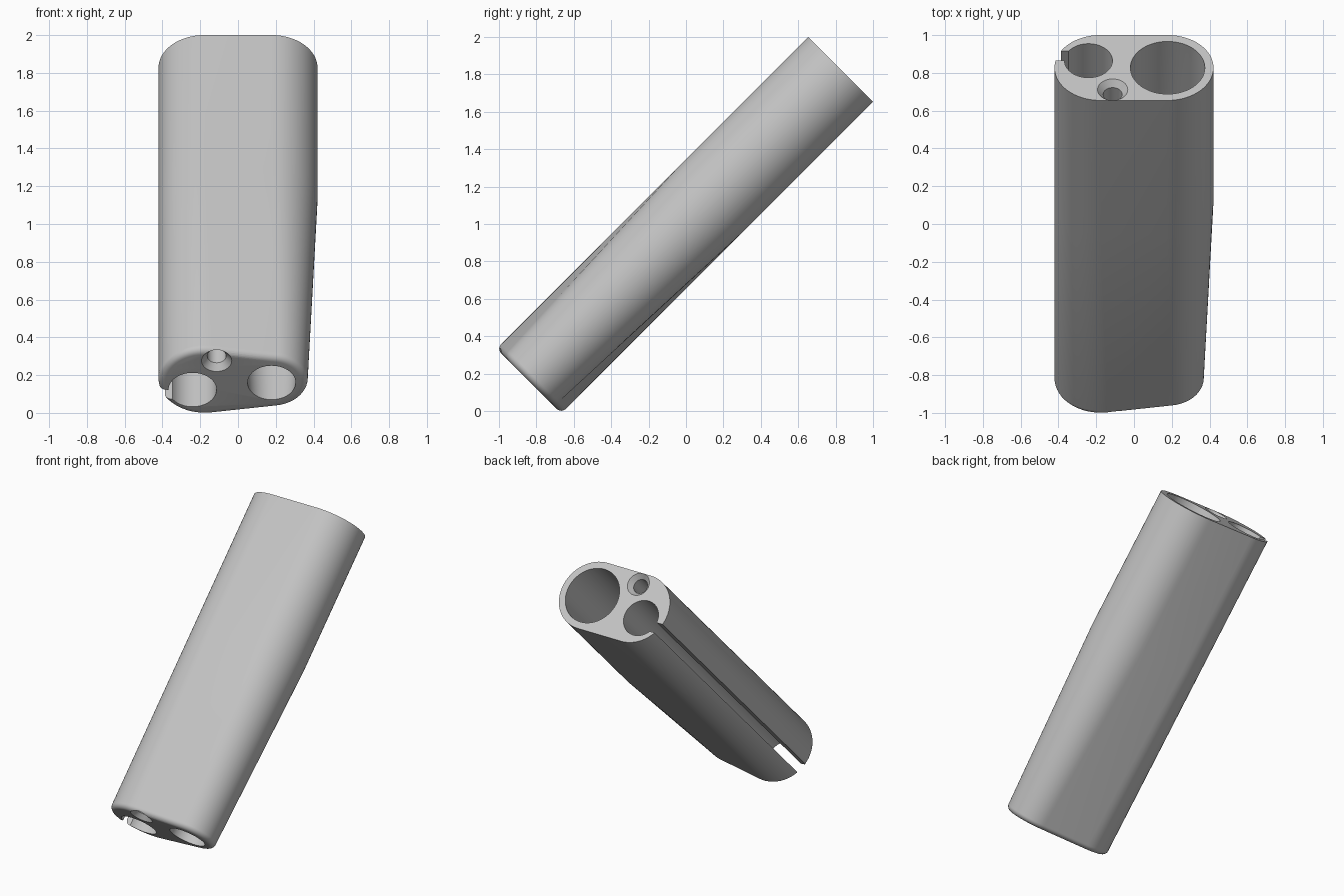
import bpy, bmesh, math
from mathutils import Matrix

cube = bpy.data.objects.get("Cube")
if cube:
    bpy.data.objects.remove(cube, do_unlink=True)

TOP, KINK, BOTTOM = 1.17, 0.17, -1.188   # stations along the sleeve axis
R, R_SMALL, HALF = 0.245, 0.192, 0.176   # end radii and centre offset
FILLET = 0.035

grey = bpy.data.materials.new("light grey")
grey.use_nodes = True
grey.diffuse_color = (0.55, 0.55, 0.55, 1)
grey.node_tree.nodes["Principled BSDF"].inputs["Base Color"].default_value = (0.55, 0.55, 0.55, 1)


def loft(name, rings):
    """Skin a stack of equal rings and cap both ends."""
    bm = bmesh.new()
    rows = [[bm.verts.new(p) for p in ring] for ring in rings]
    n = len(rows[0])
    for a, b in zip(rows, rows[1:]):
        for i in range(n):
            j = (i + 1) % n
            bm.faces.new((a[i], a[j], b[j], b[i]))
    bm.faces.new(rows[0][::-1])
    bm.faces.new(rows[-1])
    bmesh.ops.recalc_face_normals(bm, faces=bm.faces)
    mesh = bpy.data.meshes.new(name)
    bm.to_mesh(mesh)
    bm.free()
    mesh.materials.append(grey)
    obj = bpy.data.objects.new(name, mesh)
    bpy.context.collection.objects.link(obj)
    return obj


def section(w, r, inset=0.0, steps=32):
    """Rounded outline wrapped round a fixed left circle and a right circle of radius r."""
    phi = math.acos((R - r) / (2 * HALF))
    arcs = ((HALF, r, -phi, phi), (-HALF, R, phi, 2 * math.pi - phi))
    return [(cx + (rad - inset) * math.cos(a0 + (a1 - a0) * i / steps),
             (rad - inset) * math.sin(a0 + (a1 - a0) * i / steps), w)
            for cx, rad, a0, a1 in arcs for i in range(steps + 1)]


def bore(name, x, y, profile, n=64):
    """Round cutter from (station, radius) pairs."""
    return loft(name, [[(x + r * math.cos(math.tau * i / n), y + r * math.sin(math.tau * i / n), w)
                        for i in range(n)] for w, r in profile])


# Sleeve body: straight upper half, tapered lower half, rounded lower rim
rings = []
for i in range(7):
    a = math.pi / 2 * i / 6
    w = BOTTOM + FILLET * (1 - math.cos(a))
    r = R_SMALL + (R - R_SMALL) * (w - BOTTOM) / (KINK - BOTTOM)
    rings.append(section(w, r, FILLET * (1 - math.sin(a))))
rings += [section(KINK, R), section(TOP, R)]
sleeve = loft("sleeve_body", rings)

# Cutters: tapered main bore, side bore, countersunk screw hole, side slot
LO, HI = BOTTOM - 0.1, TOP + 0.1
cutters = [
    bore("main_bore", 0.178, 0, [(LO, 0.127), (BOTTOM, 0.127), (KINK, 0.197), (HI, 0.197)]),
    bore("side_bore", -0.241, 0.053, [(LO, 0.127), (HI, 0.127)]),
    bore("screw_hole", -0.113, -0.164,
         [(LO, 0.08), (BOTTOM, 0.08), (BOTTOM + 0.035, 0.05),
          (TOP - 0.035, 0.05), (TOP, 0.08), (HI, 0.08)]),
    loft("side_slot", [[(-0.5, 0.053, w), (-0.3, 0.053, w), (-0.3, 0.124, w), (-0.5, 0.124, w)]
                       for w in (LO, HI)]),
]
for cutter in cutters:
    mod = sleeve.modifiers.new(cutter.name, "BOOLEAN")
    mod.operation = "DIFFERENCE"
    mod.solver = "EXACT"
    mod.object = cutter
    cutter.hide_render = True

bpy.context.view_layer.update()
evaluated = sleeve.evaluated_get(bpy.context.evaluated_depsgraph_get())
result = bpy.data.meshes.new_from_object(evaluated)
sleeve.modifiers.clear()
sleeve.data = result
for cutter in cutters:
    bpy.data.objects.remove(cutter, do_unlink=True)

# Lean the sleeve back and lift it to the ground
sleeve.data.transform(Matrix.Translation((0, 0, 1)) @ Matrix.Rotation(-math.pi / 4, 4, "X"))

bpy.ops.object.select_all(action="DESELECT")
sleeve.select_set(True)
bpy.context.view_layer.objects.active = sleeve
bpy.ops.object.shade_smooth_by_angle(angle=math.radians(30))
